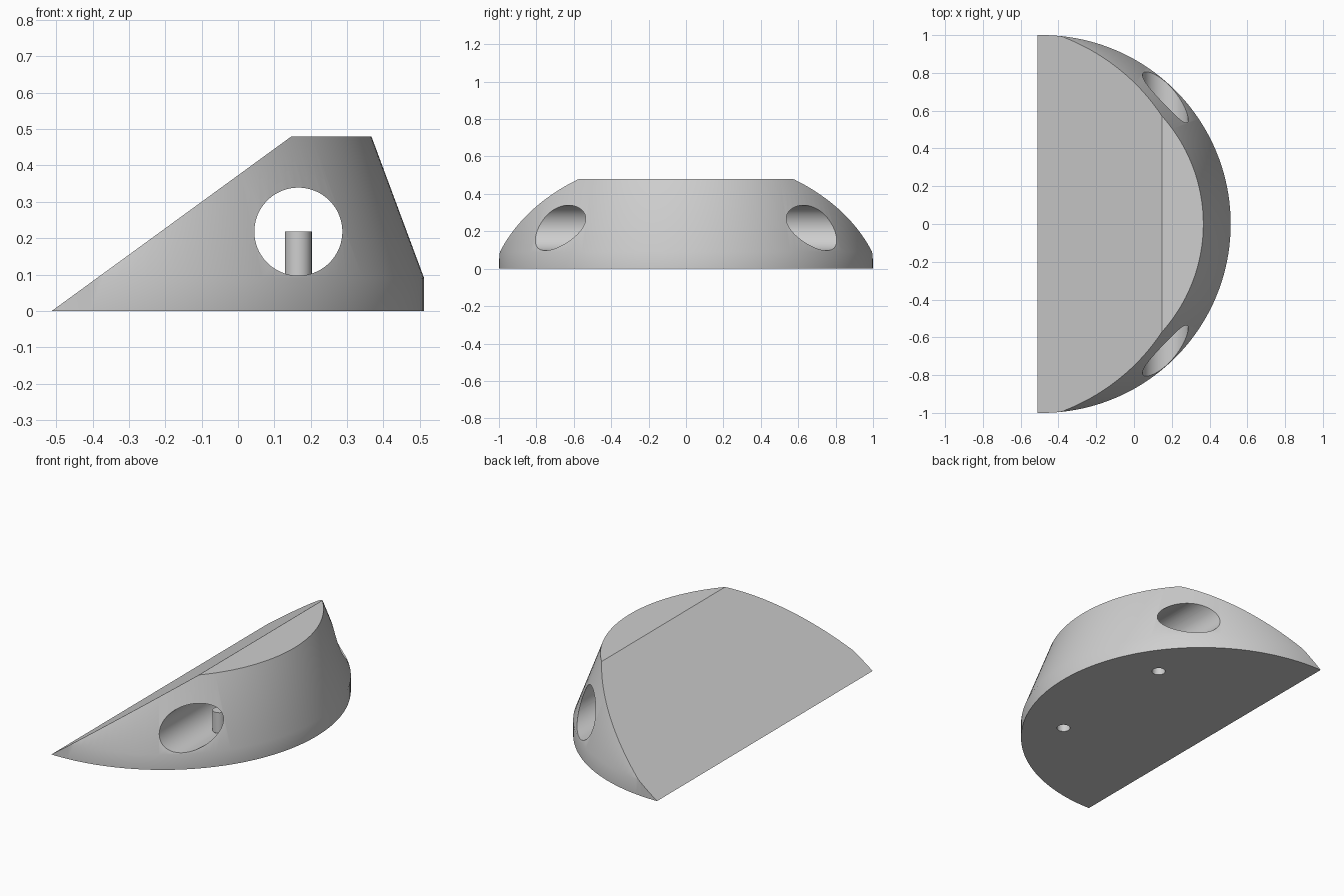
import bpy
import bmesh
import math
from mathutils import Vector

cube = bpy.data.objects.get("Cube")
if cube:
    bpy.data.objects.remove(cube, do_unlink=True)

GREY = (0.62, 0.62, 0.62, 1.0)
EDGE_X, CENTRE_X = -0.512, -0.488      # thin edge and centre of the round rim
RIM_Z, TOP_Z, TOP_R = 0.09, 0.48, 0.855
RIDGE_X = 0.147                        # where the ramp meets the flat top
HOLE_X, HOLE_Z, HOLE_R = 0.166, 0.218, 0.121
PIN_Y, PIN_R = 0.41, 0.037

grey = bpy.data.materials.new("plain grey")
grey.use_nodes = True
grey.diffuse_color = GREY
grey.node_tree.nodes["Principled BSDF"].inputs["Base Color"].default_value = GREY


def make_object(name, bm):
    bmesh.ops.recalc_face_normals(bm, faces=bm.faces)
    mesh = bpy.data.meshes.new(name)
    bm.to_mesh(mesh)
    bm.free()
    obj = bpy.data.objects.new(name, mesh)
    obj.data.materials.append(grey)
    bpy.context.collection.objects.link(obj)
    return obj


def cylinder(name, radius, depth, location, segments=48, tilt=0.0):
    bpy.ops.mesh.primitive_cylinder_add(vertices=segments, radius=radius, depth=depth,
                                        location=location, rotation=(tilt, 0, 0))
    obj = bpy.context.object
    obj.name = name
    obj.data.materials.append(grey)
    return obj


def activate(obj):
    bpy.ops.object.select_all(action="DESELECT")
    obj.select_set(True)
    bpy.context.view_layer.objects.active = obj


def cut(target, cutter):
    mod = target.modifiers.new("cut", "BOOLEAN")
    mod.operation = "DIFFERENCE"
    mod.solver = "EXACT"
    mod.object = cutter
    activate(target)
    bpy.ops.object.modifier_apply(modifier=mod.name)
    bpy.data.objects.remove(cutter, do_unlink=True)


# Body: round profile with a straight rim and a tapered wall
bm = bmesh.new()
rings = []
for radius, z in ((1.0, 0.0), (1.0, RIM_Z), (TOP_R, TOP_Z)):
    ring = bmesh.ops.create_circle(bm, segments=160, radius=radius)["verts"]
    bmesh.ops.translate(bm, verts=ring, vec=(CENTRE_X, 0, z))
    rings.append(ring)
for low, high in zip(rings, rings[1:]):
    for i in range(len(low)):
        j = (i + 1) % len(low)
        bm.faces.new((low[i], low[j], high[j], high[i]))
bm.faces.new(rings[0])
bm.faces.new(rings[-1])

# Ramp: slice away everything above the sloping plane
normal = Vector((-TOP_Z, 0, RIDGE_X - EDGE_X)).normalized()
cut_geom = bmesh.ops.bisect_plane(bm, geom=bm.verts[:] + bm.edges[:] + bm.faces[:],
                                  plane_co=(EDGE_X, 0, 0), plane_no=normal,
                                  clear_outer=True)["geom_cut"]
rim_edges = [e for e in cut_geom if isinstance(e, bmesh.types.BMEdge)]
bmesh.ops.contextual_create(bm, geom=rim_edges)
body = make_object("wedge_body", bm)

# Tunnel from front to back, and two small holes in the underside
cut(body, cylinder("tunnel_cutter", HOLE_R, 3.0, (HOLE_X, 0, HOLE_Z), 96, math.pi / 2))
for side in (-1, 1):
    cut(body, cylinder("hole_cutter", PIN_R, 0.3, (HOLE_X, side * PIN_Y, 0)))
activate(body)
bpy.ops.object.shade_smooth_by_angle(angle=math.radians(30))

# Hollow sleeves that carry the small holes up into the tunnel
for name, side in (("front_sleeve", -1), ("back_sleeve", 1)):
    bottom = 0.098
    sleeve = cylinder(name, PIN_R, HOLE_Z - bottom,
                      (HOLE_X, side * PIN_Y, (HOLE_Z + bottom) / 2))
    bm = bmesh.new()
    bm.from_mesh(sleeve.data)
    bmesh.ops.delete(bm, geom=[f for f in bm.faces if f.normal.z < -0.9],
                     context="FACES_ONLY")
    bm.to_mesh(sleeve.data)
    bm.free()
    activate(sleeve)
    bpy.ops.object.shade_smooth_by_angle(angle=math.radians(30))
